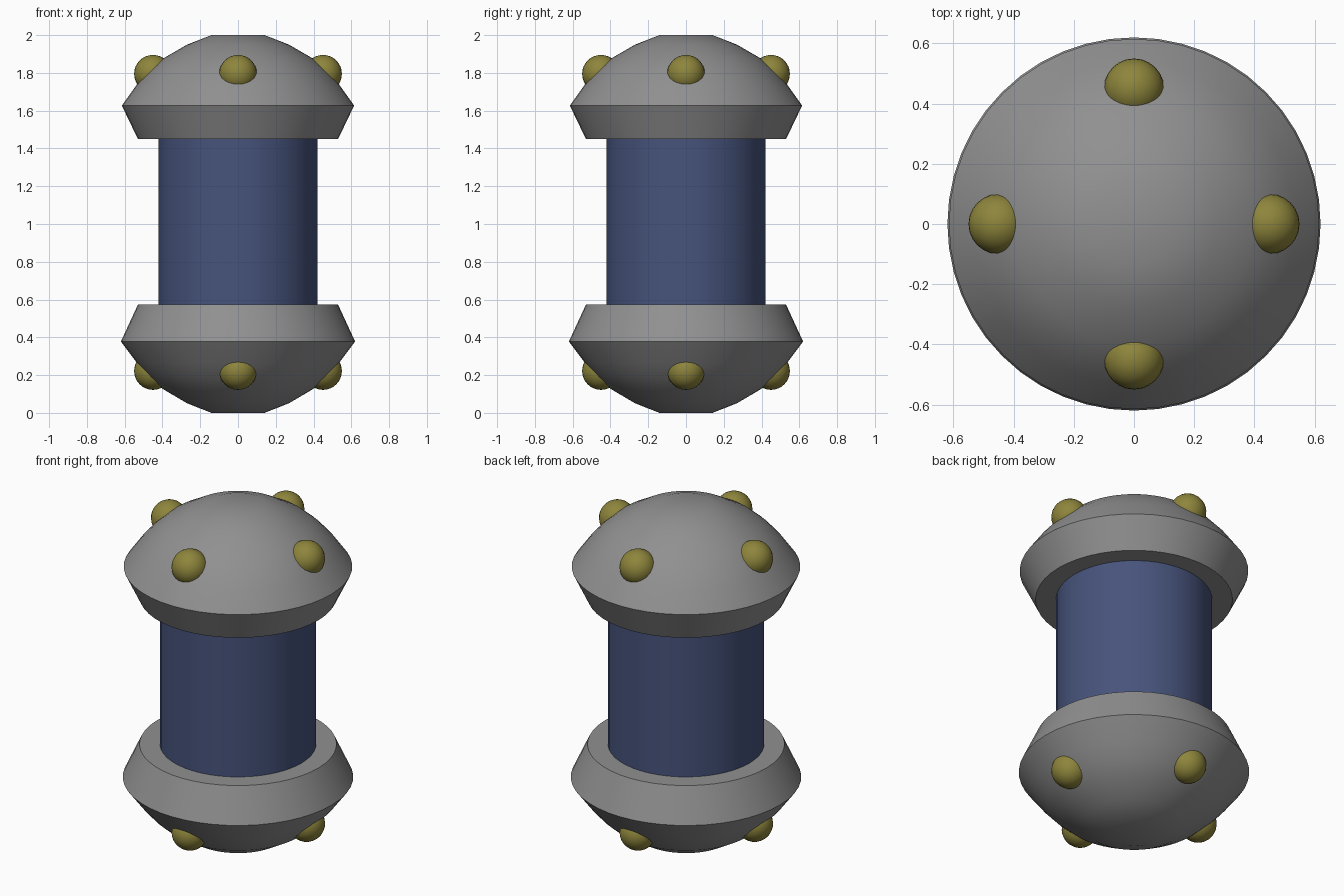
import bpy, bmesh, math

if "Cube" in bpy.data.objects:
    bpy.data.objects.remove(bpy.data.objects["Cube"])

SIDES = 48


def finish(obj, mat, angle=25):
    obj.data.materials.append(mat)
    bpy.ops.object.select_all(action='DESELECT')
    obj.select_set(True)
    bpy.context.view_layer.objects.active = obj
    bpy.ops.object.shade_smooth_by_angle(angle=math.radians(angle))


def material(name, color):
    mat = bpy.data.materials.new(name)
    mat.diffuse_color = (*color, 1)
    mat.use_nodes = True
    mat.node_tree.nodes["Principled BSDF"].inputs["Base Color"].default_value = mat.diffuse_color
    return mat


def lathe(name, profile, mat):
    # Revolve an (r, z) profile that starts and ends on the z axis
    bm = bmesh.new()
    verts = [bm.verts.new((r, 0, z)) for r, z in profile]
    edges = [bm.edges.new(p) for p in zip(verts, verts[1:])]
    bmesh.ops.spin(bm, geom=verts + edges, cent=(0, 0, 0), axis=(0, 0, 1),
                   angle=math.tau, steps=SIDES, use_duplicate=False)
    bmesh.ops.remove_doubles(bm, verts=bm.verts, dist=1e-4)
    bmesh.ops.recalc_face_normals(bm, faces=bm.faces)
    mesh = bpy.data.meshes.new(name)
    bm.to_mesh(mesh)
    bm.free()
    obj = bpy.data.objects.new(name, mesh)
    bpy.context.collection.objects.link(obj)
    finish(obj, mat)


blue = material("blue", (0.062, 0.087, 0.2))
gold = material("gold", (0.27, 0.235, 0.045))
grey = material("dark_grey", (0.28, 0.28, 0.28))

# Blue central barrel
lathe("barrel", [(0, 0.5), (0.42, 0.5), (0.42, 1.5), (0, 1.5)], blue)

# Domed end caps: (r, height above the widest ring as a share of dome height)
dome = [(0.535, 0.30), (0.47, 0.495), (0.395, 0.67), (0.27, 0.865),
        (0.14, 1.0), (0, 1.0)]
for name, inner, rim, tip, radius, ball_z in (
        ("top", 1.45, 1.627, 2.0, 0.615, 1.795),
        ("bottom", 0.573, 0.378, 0.0, 0.62, 0.222)):
    lathe(name + "_cap", [(0, inner), (0.53, inner), (radius, rim)] +
          [(r, rim + t * (tip - rim)) for r, t in dome], grey)

    # Four round studs on each dome
    for i in range(4):
        a = i * math.pi / 2
        bpy.ops.mesh.primitive_uv_sphere_add(
            segments=24, ring_count=16, radius=0.1,
            location=(0.45 * math.cos(a), 0.45 * math.sin(a), ball_z))
        stud = bpy.context.object
        stud.name = f"{name}_stud_{i + 1}"
        finish(stud, gold, 40)
